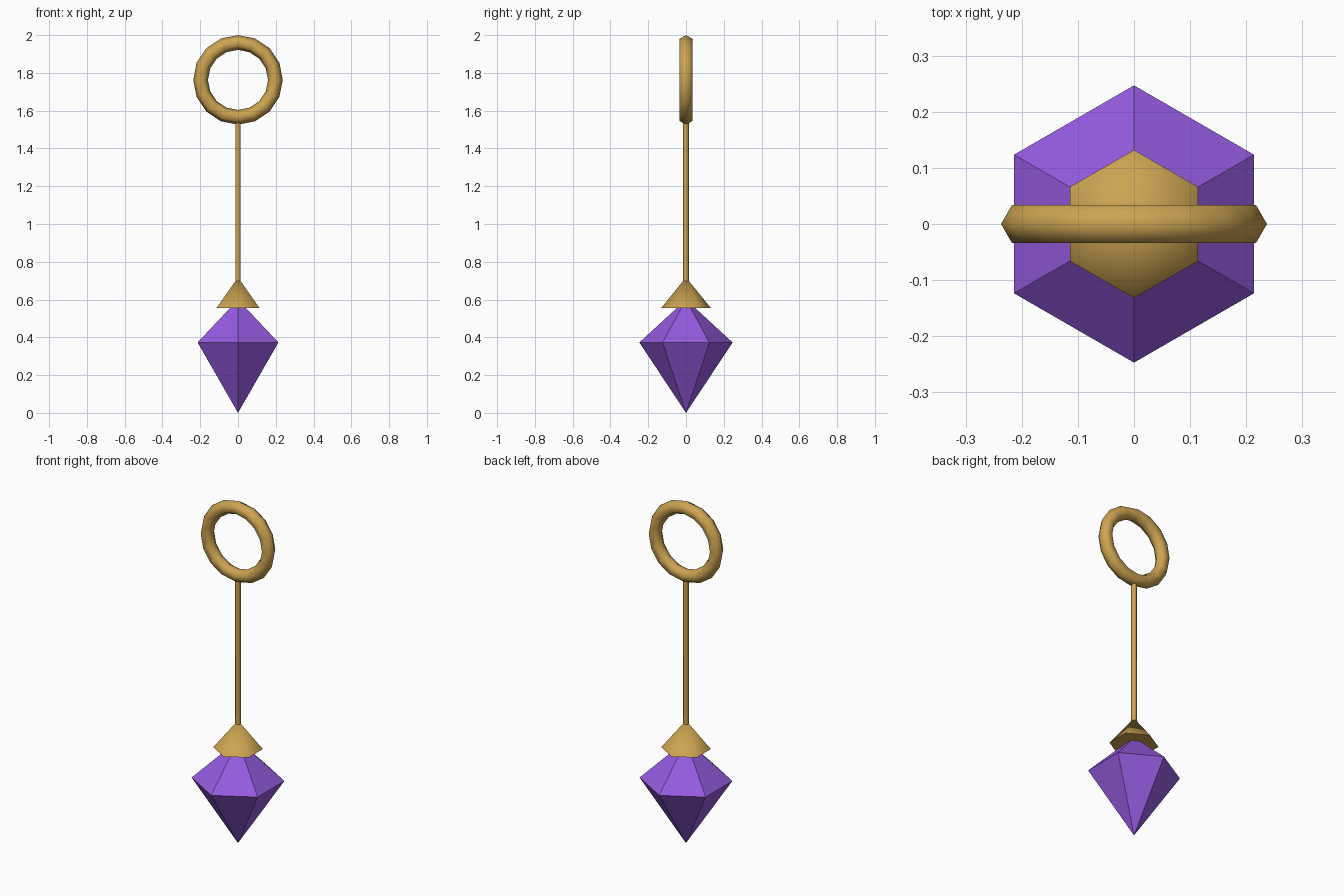
import bpy
import math
from math import pi, radians

old = bpy.data.objects.get("Cube")
if old:
    bpy.data.objects.remove(old, do_unlink=True)


def material(name, rgb):
    m = bpy.data.materials.new(name)
    m.use_nodes = True
    m.diffuse_color = (*rgb, 1)
    m.node_tree.nodes["Principled BSDF"].inputs["Base Color"].default_value = (*rgb, 1)
    return m


gold = material("warm gold", (0.61, 0.37, 0.085))
purple = material("amethyst purple", (0.30, 0.105, 0.74))


def add_object(name, verts, faces, mat, smooth):
    mesh = bpy.data.meshes.new(name)
    mesh.from_pydata(verts, [], faces)
    mesh.materials.append(mat)
    obj = bpy.data.objects.new(name, mesh)
    bpy.context.collection.objects.link(obj)
    if smooth:
        bpy.ops.object.select_all(action='DESELECT')
        obj.select_set(True)
        bpy.context.view_layer.objects.active = obj
        bpy.ops.object.shade_smooth_by_angle(angle=radians(65))
    return obj


def hex_solid(name, profile, mat, smooth):
    """Six-sided solid from (radius, z) rows, bottom to top; radius 0 is a point."""
    verts, faces, rows = [], [], []
    for r, z in profile:
        count = 6 if r else 1
        start = len(verts)
        for i in range(count):
            a = pi / 2 + i * pi / 3
            verts.append((r * math.cos(a), r * math.sin(a), z))
        rows.append([start + i % count for i in range(6)])
    for low, high in zip(rows, rows[1:]):
        for i in range(6):
            j = (i + 1) % 6
            corners = (low[i], low[j], high[j], high[i])
            faces.append(tuple(dict.fromkeys(corners)))
    if profile[0][0]:
        faces.append(rows[0][::-1])
    if profile[-1][0]:
        faces.append(rows[-1])
    return add_object(name, verts, faces, mat, smooth)


# Crystal, its cap and the stem
hex_solid("crystal", [(0, 0), (0.247, 0.373), (0, 0.60)], purple, False)
hex_solid("crystal_cap", [(0.132, 0.555), (0, 0.717)], gold, True)
hex_solid("stem", [(0.015, 0.68), (0.015, 1.55)], gold, True)

# Upright ring handle with a six-sided section
MAJOR, MINOR, AROUND, SECTION = 0.198, 0.039, 16, 6
ring_verts, ring_faces = [], []
for i in range(AROUND):
    a = 2 * pi * i / AROUND
    for j in range(SECTION):
        b = 2 * pi * j / SECTION
        r = MAJOR + MINOR * math.cos(b)
        ring_verts.append((r * math.cos(a), MINOR * math.sin(b), 1.763 + r * math.sin(a)))
        n, k = (i + 1) % AROUND, (j + 1) % SECTION
        ring_faces.append((i * SECTION + j, i * SECTION + k, n * SECTION + k, n * SECTION + j))
add_object("ring_handle", ring_verts, ring_faces, gold, True)
